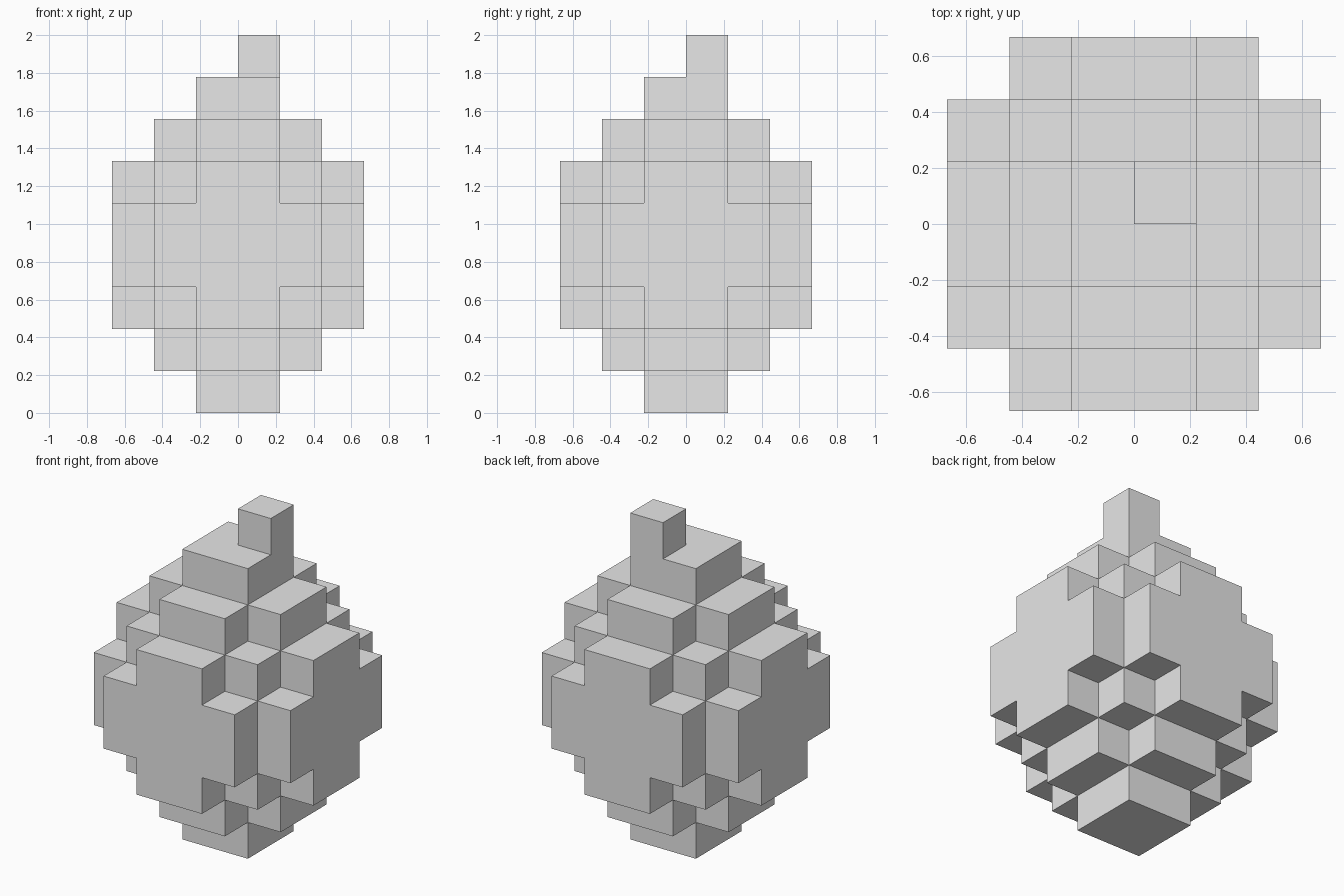
import bpy
import bmesh
import math
from mathutils import Vector

cube = bpy.data.objects.get("Cube")
if cube:
    bpy.data.objects.remove(cube, do_unlink=True)

UNIT = 2 / 9      # edge of one block
HALF = 3          # blocks from the middle to each side
MIDDLE = 4        # blocks from the ground to the middle


def is_body(x, y, z):
    """Stepped eight-sided body: blocks within a fixed step count of the middle."""
    a, b, c = (int(abs(v + 0.5)) for v in (x, y, z - MIDDLE))
    return a < HALF and b < HALF and a + b + c <= HALF


# Cells of the body, plus one stem block on top
span = range(-HALF, HALF)
cells = {(x, y, z) for x in span for y in span for z in range(2 * MIDDLE)
         if is_body(x, y, z)}
cells.add((0, 0, 2 * MIDDLE))

# Outer skin: one quad wherever a block meets empty space
bm = bmesh.new()
for cell in cells:
    centre = Vector(cell) + Vector((0.5, 0.5, 0.5))
    for axis in range(3):
        for sign in (-1, 1):
            normal = Vector((0, 0, 0))
            normal[axis] = sign
            if tuple(int(v) for v in Vector(cell) + normal) in cells:
                continue
            u = Vector((0, 0, 0))
            u[(axis + 1) % 3] = 0.5
            v = normal.cross(u)
            mid = centre + normal / 2
            corners = (mid - u - v, mid + u - v, mid + u + v, mid - u + v)
            bm.faces.new([bm.verts.new(p * UNIT) for p in corners])

# Weld the blocks and merge the flat areas
bmesh.ops.remove_doubles(bm, verts=bm.verts, dist=UNIT / 100)
bmesh.ops.dissolve_limit(bm, angle_limit=math.radians(1),
                         verts=bm.verts, edges=bm.edges)

mesh = bpy.data.meshes.new("stepped_body")
bm.to_mesh(mesh)
bm.free()
body = bpy.data.objects.new("stepped_body", mesh)
bpy.context.collection.objects.link(body)

# Plain grey
grey = bpy.data.materials.new("light_grey")
grey.use_nodes = True
colour = (0.8, 0.8, 0.8, 1)
grey.diffuse_color = colour
grey.node_tree.nodes["Principled BSDF"].inputs["Base Color"].default_value = colour
mesh.materials.append(grey)
